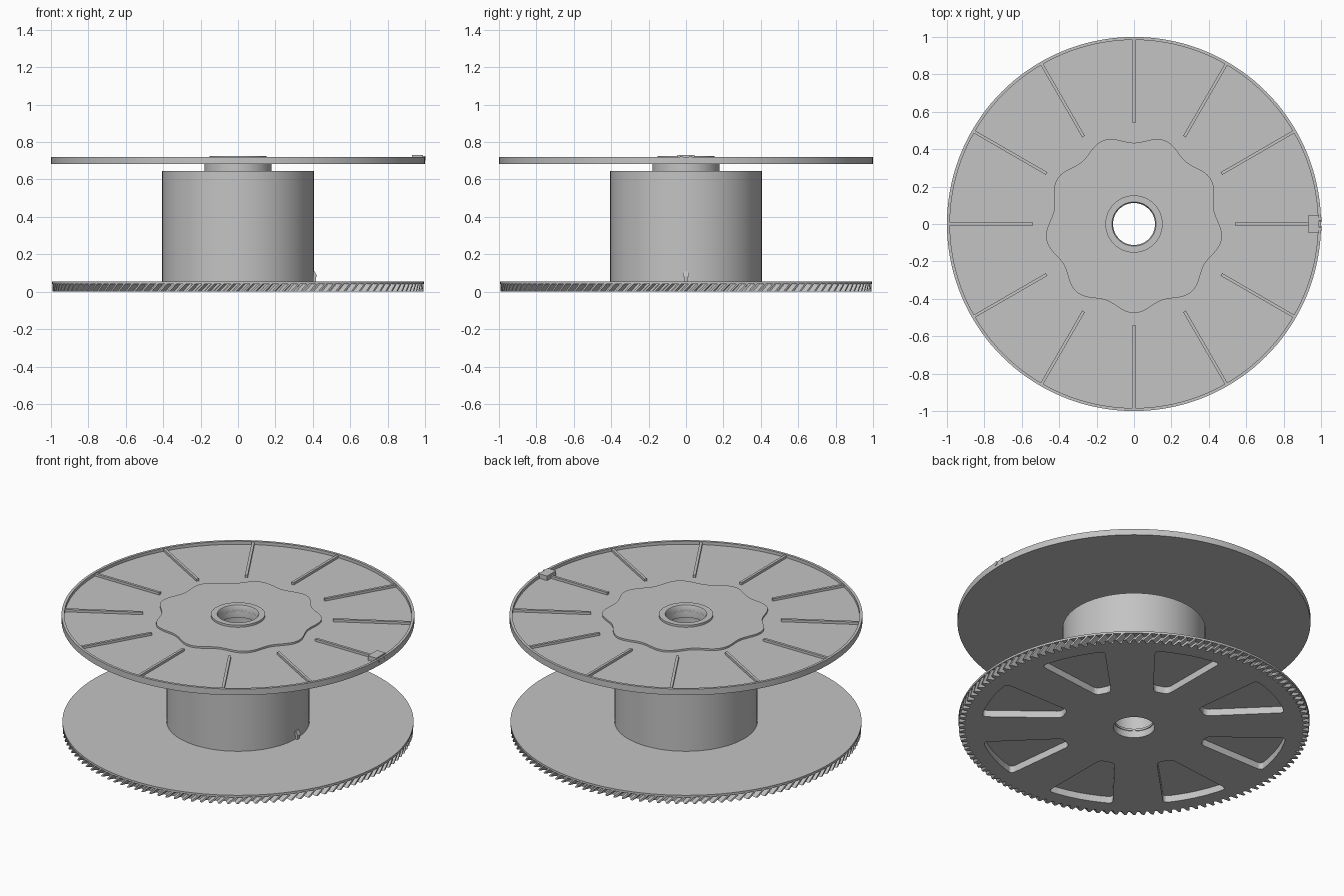
import bpy, bmesh
from math import sin, cos, pi, radians
from mathutils import Matrix, Vector

if "Cube" in bpy.data.objects:
    bpy.data.objects.remove(bpy.data.objects["Cube"])

grey = bpy.data.materials.new("plain_grey")
grey.use_nodes = True
grey.diffuse_color = (0.55, 0.55, 0.55, 1)
grey.node_tree.nodes["Principled BSDF"].inputs["Base Color"].default_value = grey.diffuse_color


def finish(bm, name, smooth=True):
    """Turn a bmesh into a grey object with crisp edges."""
    bmesh.ops.recalc_face_normals(bm, faces=bm.faces)
    mesh = bpy.data.meshes.new(name)
    bm.to_mesh(mesh)
    bm.free()
    mesh.materials.append(grey)
    if smooth:
        mesh.shade_smooth()
        mesh.set_sharp_from_angle(angle=radians(30))
    obj = bpy.data.objects.new(name, mesh)
    bpy.context.collection.objects.link(obj)
    return obj


def skin(name, rings, smooth=True):
    """Skin a closed loop of equal-length rings into a solid of ring shape."""
    bm = bmesh.new()
    loops = [[bm.verts.new(p) for p in ring] for ring in rings]
    n = len(loops[0])
    for k, a in enumerate(loops):
        b = loops[(k + 1) % len(loops)]
        for i in range(n):
            j = (i + 1) % n
            bm.faces.new((a[i], a[j], b[j], b[i]))
    return finish(bm, name, smooth)


def circle(r, z, n=144):
    return [(r * cos(2 * pi * i / n), r * sin(2 * pi * i / n), z) for i in range(n)]


def lathe(name, profile):
    return skin(name, [circle(r, z) for r, z in profile])


def prism(bm, points, z0, z1):
    low = [bm.verts.new((x, y, z0)) for x, y in points]
    high = [bm.verts.new((x, y, z1)) for x, y in points]
    n = len(points)
    bm.faces.new(low[::-1])
    bm.faces.new(high)
    sides = [bm.faces.new((low[i], low[(i + 1) % n], high[(i + 1) % n], high[i])) for i in range(n)]
    return low, high, sides


def box(bm, x0, x1, y0, y1, z0, z1, angle=0.0):
    turn = Matrix.Rotation(angle, 2)
    corners = [turn @ Vector(c) for c in ((x0, y0), (x1, y0), (x1, y1), (x0, y1))]
    prism(bm, corners, z0, z1)


# Drum, with its narrower collar under the upper flange
lathe("drum", [(0.13, 0.05), (0.405, 0.05), (0.405, 0.645), (0.18, 0.645), (0.18, 0.69), (0.13, 0.69)])

# Lower flange: smooth lip above the toothed plate
lathe("lower_flange_lip", [(0.112, 0.042), (0.995, 0.042), (0.995, 0.055), (0.112, 0.055)])

# Helical gear plate
TEETH = 120
PITCH = 2 * pi / TEETH


def tooth_ring(z, twist):
    pts = []
    for t in range(TEETH):
        for part, r in ((0, 0.958), (0.3, 0.958), (0.5, 0.993), (0.75, 0.993)):
            a = (t + part + twist) * PITCH
            pts.append((r * cos(a), r * sin(a), z))
    return pts


rings = [circle(0.117, 0, 4 * TEETH)]
rings += [tooth_ring(0.042 * k / 3, 0.8 * k / 3) for k in range(4)]
rings += [circle(0.117, 0.042, 4 * TEETH)]
gear = skin("gear_plate", rings, smooth=False)

# Eight rounded pockets cut into the underside
cut = bmesh.new()
for k in range(8):
    part = bmesh.new()
    arc = [(0.87 * cos(a), 0.87 * sin(a)) for a in (radians(13) * (i / 3 - 1) for i in range(7))]
    outline = [(0.42, 0.045), (0.42, -0.045)] + arc
    low, high, sides = prism(part, outline, -0.1, 0.1)
    corner_edges = [part.edges.get((low[i], high[i])) for i in (0, 1, 2, len(outline) - 1)]
    bmesh.ops.bevel(part, geom=corner_edges, offset=0.026, segments=4, profile=0.5, affect='EDGES')
    part.transform(Matrix.Rotation(radians(26 + 45 * k), 4, 'Z'))
    temp = bpy.data.meshes.new("pocket")
    part.to_mesh(temp)
    part.free()
    cut.from_mesh(temp)
    bpy.data.meshes.remove(temp)
cutter = finish(cut, "pocket_cutter", smooth=False)
cutter.hide_render = True
mod = gear.modifiers.new("pockets", 'BOOLEAN')
mod.object = cutter
mod.operation = 'DIFFERENCE'
mod.solver = 'EXACT'
bpy.context.view_layer.update()
gear.data = bpy.data.meshes.new_from_object(gear.evaluated_get(bpy.context.evaluated_depsgraph_get()))
gear.modifiers.clear()
bpy.data.objects.remove(cutter)

# Upper flange: dished disc with a thin raised rim
lathe("upper_flange", [(0.112, 0.683), (1, 0.683), (1, 0.721), (0.984, 0.721), (0.984, 0.702), (0.112, 0.702)])

# Nine-lobed raised plate in the middle
def lobes(z):
    pts = []
    for i in range(180):
        a = 2 * pi * i / 180
        r = 0.455 + 0.021 * cos(9 * (a + pi / 2))
        pts.append((r * cos(a), r * sin(a), z))
    return pts


skin("lobed_plate", [circle(0.12, 0.695, 180), lobes(0.695), lobes(0.713), circle(0.12, 0.713, 180)])

# Raised ring round the bore
lathe("bore_ring", [(0.112, 0.65), (0.13, 0.65), (0.13, 0.69), (0.153, 0.69),
                    (0.153, 0.726), (0.118, 0.726), (0.112, 0.715)])

# Twelve radial ribs
bm = bmesh.new()
for k in range(12):
    box(bm, 0.54, 0.986, -0.008, 0.008, 0.695, 0.717, k * pi / 6)
finish(bm, "radial_ribs", smooth=False)

# Strand clip on the rim, with two small outer studs
bm = bmesh.new()
box(bm, 0.93, 0.988, -0.045, 0.045, 0.695, 0.73)
for side in (-1, 1):
    stud = Matrix.Translation((0.985, 0.025 * side, 0.713)) @ Matrix.Rotation(pi / 2, 4, 'Y')
    bmesh.ops.create_cone(bm, cap_ends=True, segments=6, radius1=0.013, radius2=0.013, depth=0.034, matrix=stud)
finish(bm, "rim_clip", smooth=False)

# Small hooked peg at the foot of the drum
bm = bmesh.new()
box(bm, 0.39, 0.418, -0.011, 0.011, 0.05, 0.085)
low, high, sides = prism(bm, [(0.39, -0.016), (0.425, -0.016), (0.425, 0.016), (0.39, 0.016)], 0.08, 0.107)
for v in high[1:3]:
    v.co.x = 0.411
finish(bm, "drum_peg", smooth=False)
